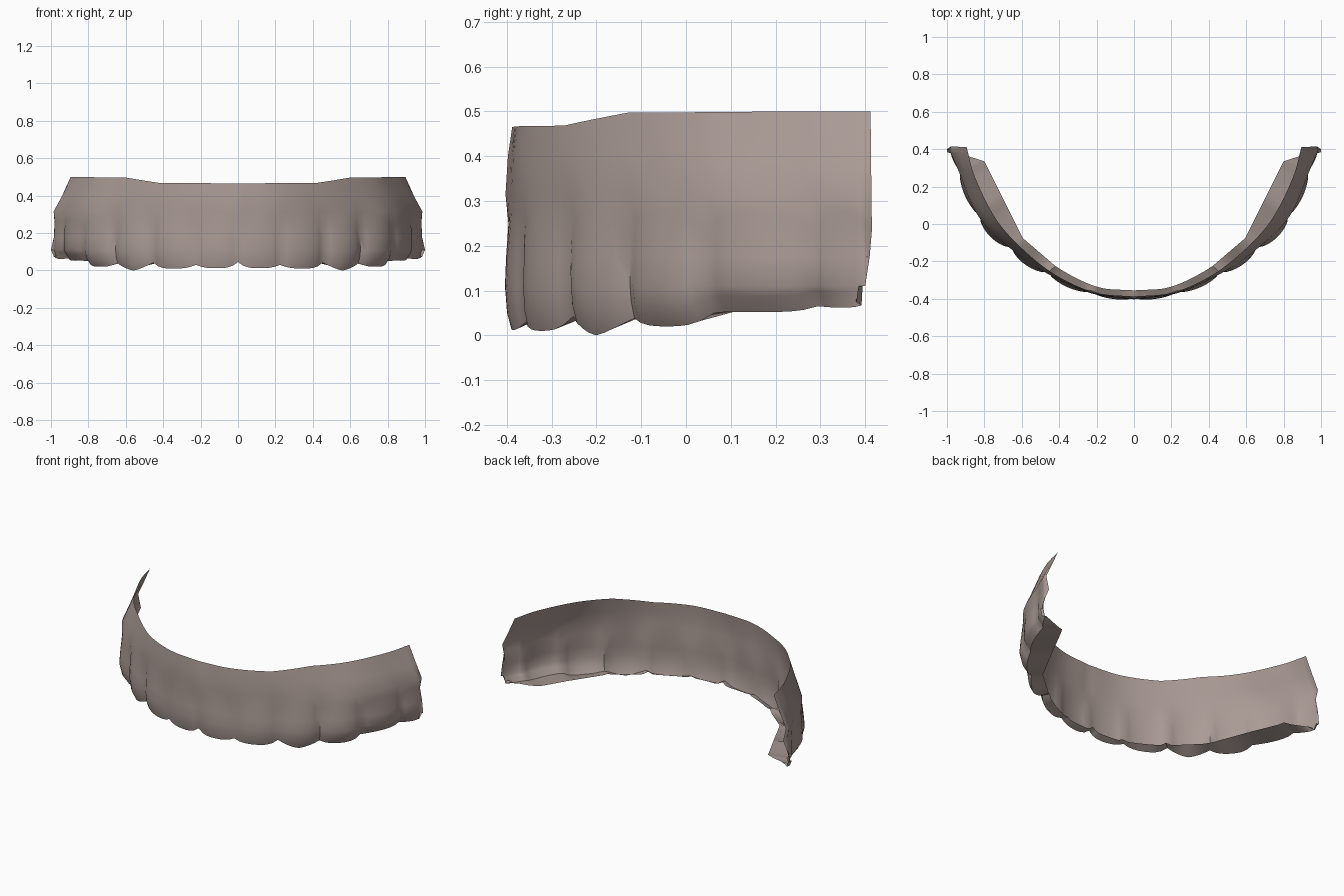
import bpy, bmesh, math
from mathutils import Vector

if "Cube" in bpy.data.objects:
    bpy.data.objects.remove(bpy.data.objects["Cube"])

# Half arch, given at the gaps between teeth (from the midline to the back end)
NECK = [(0, -.395), (.23, -.362), (.46, -.258), (.655, -.125), (.825, .045), (.93, .285), (.985, .413)]
TOP = [(0, -.388), (.21, -.366), (.42, -.272), (.60, -.13), (.74, .03), (.85, .25), (.895, .412)]
LIP = [(0, -.355), (.2, -.335), (.42, -.225), (.595, -.075), (.70, .135), (.80, .335), (.955, .385)]
TOP_Z = [.465, .467, .468, .497, .498, .5, .5]
GAP_Z = [.045, .03, .042, .038, .05, .065, .075]     # bottom edge at the gaps
TIP_Z = [.012, .01, .0, .02, .052, .062]             # bottom edge at each tooth
LIP_Z = [.03, .03, .035, .045, .06, .07, .08]
BULGE = [.022, .03, .035, .04, .03, .012]
STEPS = 8


def lerp(a, b, t):
    return a + (b - a) * t


def smooth(vals, k, t):
    """Catmull-Rom through a list of numbers."""
    n = len(vals)
    a = vals[k - 1] if k else 2 * vals[0] - vals[1]
    b, c = vals[k], vals[k + 1]
    d = vals[k + 2] if k + 2 < n else 2 * c - b
    return .5 * (2 * b + (c - a) * t + (2 * a - 5 * b + 4 * c - d) * t * t
                 + (3 * b - a - 3 * c + d) * t ** 3)


def point(path, k, t, curved=True):
    f = smooth if curved else (lambda v, k, t: lerp(v[k], v[k + 1], t))
    return Vector((f([p[0] for p in path], k, t), f([p[1] for p in path], k, t), 0))


def column(k, t):
    """Points from the top of the gum down the tooth and in under its biting edge."""
    top, neck = point(TOP, k, t), point(NECK, k, t, False)
    lip = point(LIP, k, t, k < 2)
    arch = point(NECK, k, t)
    d = Vector(NECK[k + 1]) - Vector(NECK[k])
    out = Vector((d.y, -d.x, 0)).normalized()
    s = math.sin(math.pi * t) ** .65 if 0 < t < 1 else 0
    peak = 1 - abs(2 * t - 1) ** (1.4 if k == 2 else 3)
    low = lerp(lerp(GAP_Z[k], GAP_Z[k + 1], t), TIP_Z[k], peak)
    b = BULGE[k] * s
    gum_z = .235 + .04 * s
    bite = neck.lerp(lip, .2) + out * b * .6
    rows = [(top, lerp(TOP_Z[k], TOP_Z[k + 1], t)),
            (top.lerp(arch, .5) + out * .006, .40),
            (arch + out * .008, .315),
            (arch.lerp(neck, .4) + out * b * .4, gum_z),
            (neck + out * b * .85, .175),
            (neck + out * b, .11),
            (neck.lerp(lip, .06) + out * b * .85, low + .035),
            (bite, low),
            (lip, max(low + .01, lerp(LIP_Z[k], LIP_Z[k + 1], t)))]
    return [Vector((p.x, p.y, z)) for p, z in rows]


# Teeth and gum as one open sheet
bm = bmesh.new()
cols = []
for k in range(6):
    for i in range(STEPS + (k == 5)):
        c = column(k, i / STEPS)
        if not cols:
            for p in c:
                p.x = 0
        cols.append([bm.verts.new((min(p.x, 1), max(-.415, min(p.y, .415)), p.z)) for p in c])
for a, b in zip(cols, cols[1:]):
    for r in range(len(a) - 1):
        bm.faces.new((a[r], a[r + 1], b[r + 1], b[r]))
# Flare of the back end, where the last tooth is cut off
for r, (x, y) in enumerate([(.895, .412), (.94, .413), (.98, .414), (.962, .415),
                            (.985, .41), (1, .40), (1, .385), (.985, .38), (.955, .38)]):
    cols[-1][r].co.x, cols[-1][r].co.y = x, y

mesh = bpy.data.meshes.new("teeth_and_gum")
bm.to_mesh(mesh)
bm.free()
obj = bpy.data.objects.new("teeth_and_gum", mesh)
bpy.context.collection.objects.link(obj)

mat = bpy.data.materials.new("dusty_pink_grey")
mat.diffuse_color = (.40, .325, .30, 1)
mat.use_nodes = True
mat.node_tree.nodes["Principled BSDF"].inputs["Base Color"].default_value = mat.diffuse_color
mesh.materials.append(mat)

# Other half
mirror = obj.modifiers.new("mirror", 'MIRROR')
mirror.use_axis[0] = True
mirror.merge_threshold = .001

bpy.context.view_layer.objects.active = obj
obj.select_set(True)
bpy.ops.object.shade_smooth_by_angle(angle=math.radians(50))
